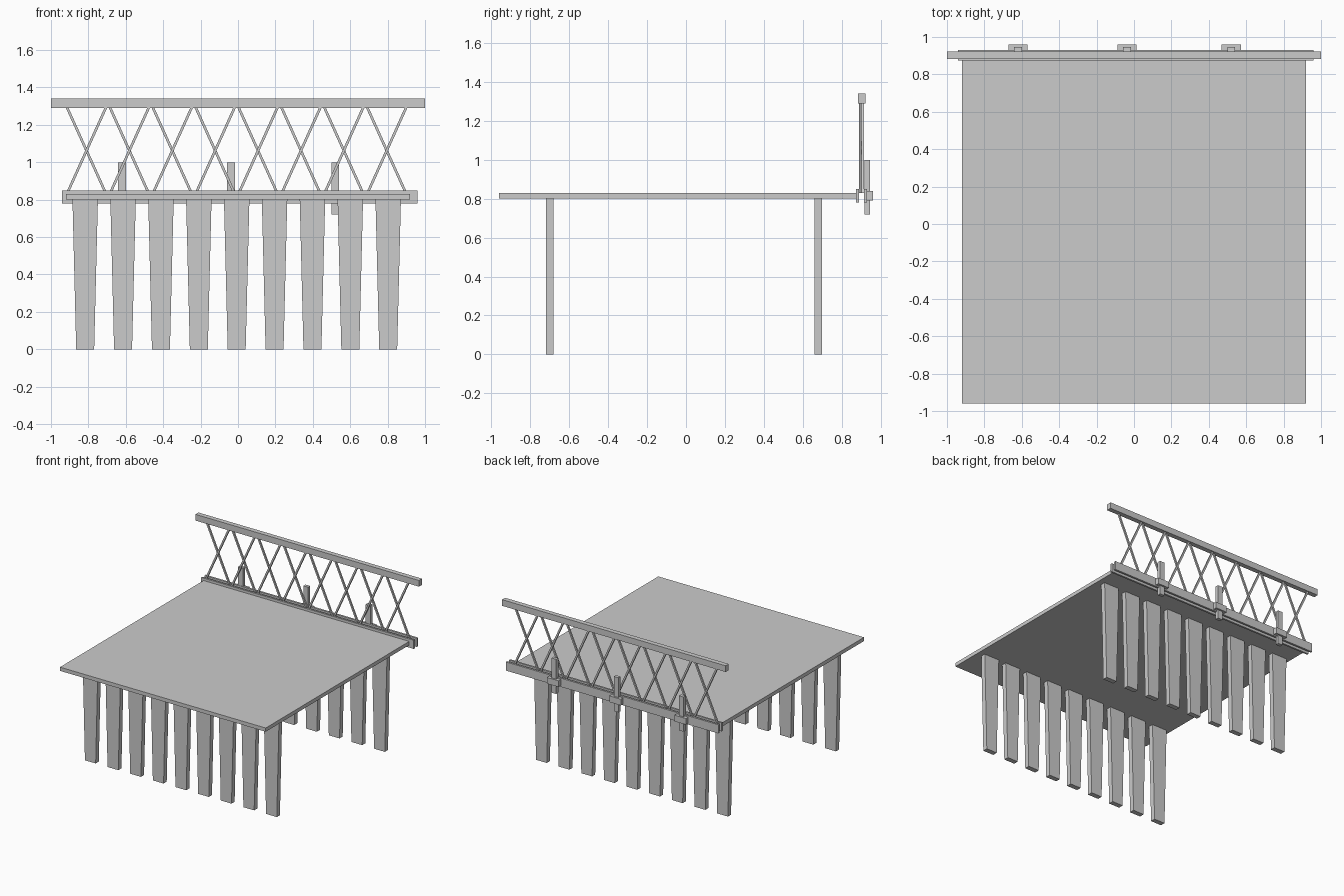
import bpy, bmesh
from mathutils import Matrix

if "Cube" in bpy.data.objects:
    bpy.data.objects.remove(bpy.data.objects["Cube"])


def prism(name, bottom, top, y0, y1):
    """Four-sided solid; bottom/top are (x0, x1, z), extruded from y0 to y1."""
    bm = bmesh.new()
    a, b, zb = bottom
    c, d, zt = top
    face = bm.faces.new([bm.verts.new((x, y0, z)) for x, z in
                         ((a, zb), (b, zb), (d, zt), (c, zt))])
    ext = bmesh.ops.extrude_face_region(bm, geom=[face])
    bmesh.ops.translate(bm, vec=(0, y1 - y0, 0),
                        verts=[v for v in ext["geom"] if isinstance(v, bmesh.types.BMVert)])
    bmesh.ops.recalc_face_normals(bm, faces=bm.faces)
    mesh = bpy.data.meshes.new(name)
    bm.to_mesh(mesh)
    bm.free()
    obj = bpy.data.objects.new(name, mesh)
    bpy.context.collection.objects.link(obj)
    return obj


def box(name, x0, x1, y0, y1, z0, z1):
    return prism(name, (x0, x1, z0), (x0, x1, z1), y0, y1)


# Deck slab
box("deck", -0.92, 0.92, -0.96, 0.877, 0.80, 0.83)

# Two rows of tapered legs
for row, y in (("front", -0.70), ("back", 0.68)):
    for i in range(9):
        x = -0.817 + i * 0.2025
        prism(f"{row}_leg_{i + 1}", (x - 0.048, x + 0.048, 0),
              (x - 0.068, x + 0.068, 0.80), y - 0.02, y + 0.02)

# Handrail and the pair of bottom boards that clamp the lattice
box("handrail", -1.0, 1.0, 0.883, 0.922, 1.29, 1.34)
box("inner_board", -0.94, 0.96, 0.873, 0.888, 0.78, 0.85)
box("outer_board", -0.94, 0.96, 0.914, 0.930, 0.78, 0.85)

# Crossed lattice slats in two layers
z0, z1, reach, half = 0.83, 1.295, 0.105, 0.0075
for i in range(8):
    x = -0.81 + i * 0.2293
    for s, y0, y1 in ((1, 0.888, 0.901), (-1, 0.901, 0.914)):
        xb, xt = x - s * reach, x + s * reach
        prism(f"lattice_slat_{i + 1}_{'a' if s > 0 else 'b'}",
              (xb - half, xb + half, z0), (xt - half, xt + half, z1), y0, y1)

# Short posts with their brackets
for i, x in enumerate((-0.62, -0.038, 0.52)):
    box(f"post_{i + 1}", x - 0.021, x + 0.021, 0.918, 0.946, 0.72, 1.0)
    box(f"post_bracket_{i + 1}", x - 0.051, x + 0.051, 0.930, 0.96, 0.79, 0.84)
